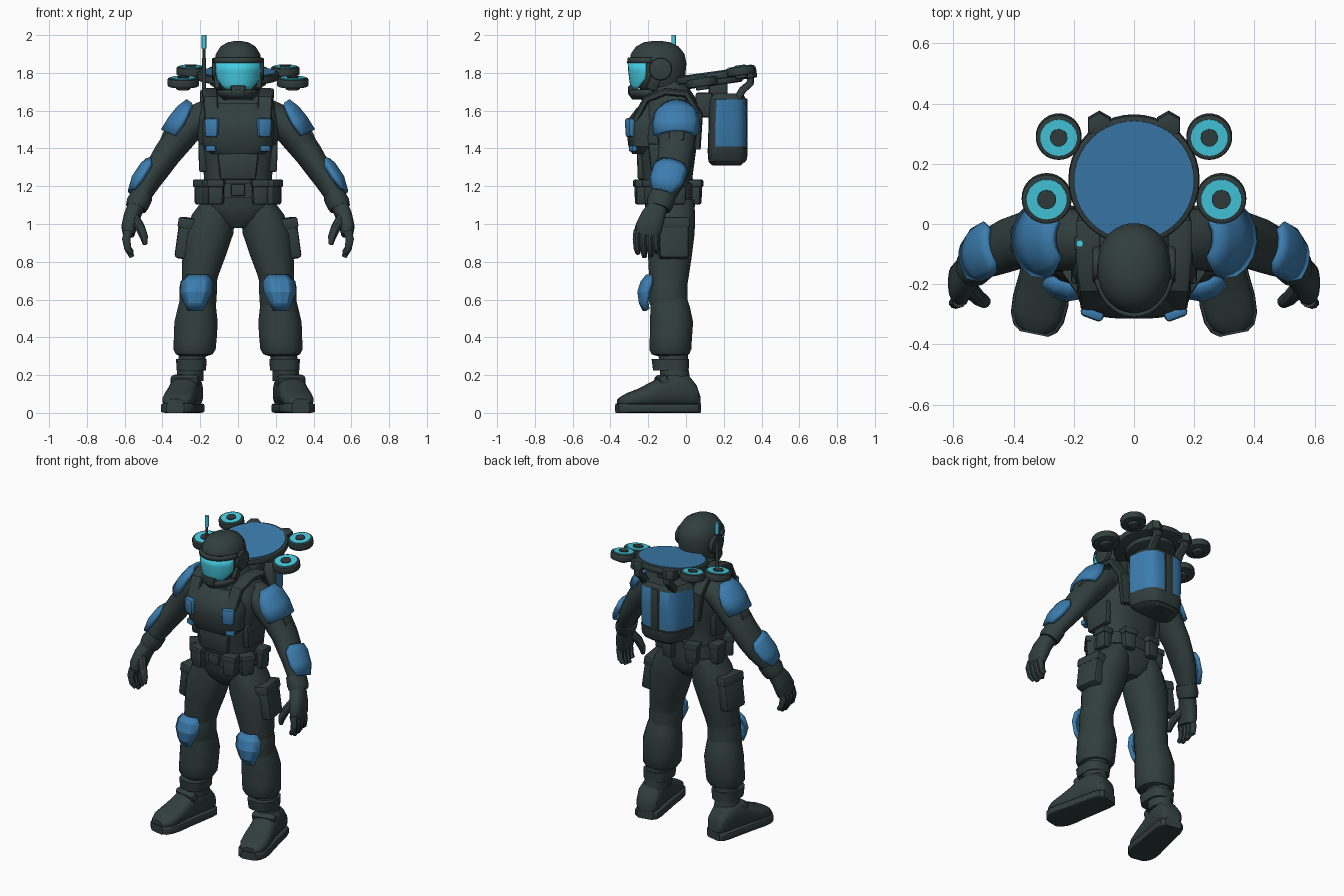
import bpy, bmesh, math
from mathutils import Vector, Matrix, Euler


def material(name, rgb):
    m = bpy.data.materials.new(name)
    m.diffuse_color = (*rgb, 1)
    return m


DARK = material("dark grey green", (0.031, 0.049, 0.048))
BLUE = material("armour blue", (0.045, 0.205, 0.430))
CYAN = material("bright cyan", (0.060, 0.610, 0.770))
Z = Vector((0, 0, 1))


def finish(name, bm, mat, mirror=False, angle=35):
    bmesh.ops.recalc_face_normals(bm, faces=bm.faces)
    me = bpy.data.meshes.new(name)
    bm.to_mesh(me)
    bm.free()
    me.materials.append(mat)
    for p in me.polygons:
        p.use_smooth = True
    me.set_sharp_from_angle(angle=math.radians(angle))
    ob = bpy.data.objects.new(name, me)
    bpy.context.collection.objects.link(ob)
    if mirror:
        ob.modifiers.new("mirror", 'MIRROR').use_mirror_merge = False
    return ob


def tangents(cs, axis):
    if axis:
        return [Vector(axis).normalized()] * len(cs)
    return [(cs[min(i + 1, len(cs) - 1)] - cs[max(i - 1, 0)]).normalized() for i in range(len(cs))]


def loft(name, secs, mat=DARK, mirror=False, axis=None, n=20, p=2.0, angle=35):
    """Closed skin over superellipse sections (x, y, z, half width, half depth)."""
    bm = bmesh.new()
    cs = [Vector(s[:3]) for s in secs]
    rings = []
    for c, s, t in zip(cs, secs, tangents(cs, axis)):
        u = Vector((1, 0, 0))
        u = (u - t * u.dot(t)).normalized()
        v = t.cross(u)
        ring = []
        for i in range(n):
            a = 2 * math.pi * (i + 0.5) / n
            ca, sa = math.cos(a), math.sin(a)
            ring.append(bm.verts.new(c + u * s[3] * math.copysign(abs(ca) ** (2 / p), ca)
                                     + v * s[4] * math.copysign(abs(sa) ** (2 / p), sa)))
        rings.append(ring)
    for r, q in zip(rings, rings[1:]):
        for i in range(n):
            bm.faces.new((r[i], r[(i + 1) % n], q[(i + 1) % n], q[i]))
    bm.faces.new(rings[0])
    bm.faces.new(rings[-1])
    return finish(name, bm, mat, mirror, angle)


def shell(name, secs, facing, mat=BLUE, mirror=False, axis=None, n=6, thick=0.025, angle=25):
    """Curved plate: sections (x, y, z, side radius, front radius, half angle)."""
    bm = bmesh.new()
    cs = [Vector(s[:3]) for s in secs]
    rows = []
    for c, s, t in zip(cs, secs, tangents(cs, axis)):
        f = Vector(facing)
        f = (f - t * f.dot(t)).normalized()
        w = t.cross(f)
        angs = [s[5] * (2 * i / n - 1) for i in range(n + 1)]
        rows.append([bm.verts.new(c + f * s[4] * math.cos(a) + w * s[3] * math.sin(a)) for a in angs])
    for r, q in zip(rows, rows[1:]):
        for i in range(n):
            bm.faces.new((r[i], r[i + 1], q[i + 1], q[i]))
    ob = finish(name, bm, mat, mirror, angle)
    sol = ob.modifiers.new("thickness", 'SOLIDIFY')
    sol.thickness, sol.offset = thick, 0
    return ob


def box(name, loc, size, mat=DARK, rot=(0, 0, 0), bevel=0.012, mirror=False, bottom=1.0):
    bm = bmesh.new()
    bmesh.ops.create_cube(bm, size=1)
    for v in bm.verts:
        k = bottom if v.co.z < 0 else 1
        v.co = Vector((v.co.x * size[0] * k, v.co.y * size[1] * k, v.co.z * size[2]))
    if bevel:
        bmesh.ops.bevel(bm, geom=bm.edges[:], offset=bevel, segments=2, profile=0.5, affect='EDGES')
    m = Matrix.Translation(loc) @ Euler([math.radians(a) for a in rot]).to_matrix().to_4x4()
    bm.transform(m)
    return finish(name, bm, mat, mirror)


def disc(name, loc, axis, r, depth, mat=DARK, mirror=False, seg=32, bevel=0.0):
    bm = bmesh.new()
    bmesh.ops.create_cone(bm, cap_ends=True, segments=seg, radius1=r, radius2=r, depth=depth)
    if bevel:
        rim = [e for e in bm.edges if abs(e.verts[0].co.z - e.verts[1].co.z) < 1e-5]
        bmesh.ops.bevel(bm, geom=rim, offset=bevel, segments=2, profile=0.5, affect='EDGES')
    bm.transform(Matrix.Translation(loc) @ Z.rotation_difference(Vector(axis)).to_matrix().to_4x4())
    return finish(name, bm, mat, mirror)


# torso with neck
loft("torso", [(0, y, z, a, b) for z, y, a, b in (
    (0.98, -.08, .05, .08), (1.03, -.08, .14, .12), (1.09, -.085, .187, .132), (1.17, -.09, .188, .138),
    (1.25, -.10, .18, .135), (1.36, -.10, .20, .15), (1.46, -.10, .215, .165), (1.56, -.09, .212, .16),
    (1.64, -.07, .195, .14), (1.70, -.08, .12, .11), (1.77, -.11, .085, .09))], axis=Z, n=28, p=2.6)
loft("chest_vest", [(0, -.20, 1.37, .14, .085), (0, -.20, 1.41, .185, .105), (0, -.20, 1.49, .19, .115),
                    (0, -.20, 1.55, .188, .11), (0, -.19, 1.61, .15, .075), (0, -.18, 1.64, .11, .05)],
     axis=Z, n=28, p=3)
box("abdomen_plate", (0, -.235, 1.31), (.22, .05, .15), bottom=.85)
box("side_plate", (.185, -.10, 1.35), (.05, .2, .15), mirror=True, bottom=.85)
box("chest_pad", (.138, -.296, 1.51), (.08, .04, .1), BLUE, rot=(0, 0, 20), bevel=.014, bottom=.88, mirror=True)
box("lower_chest_pad", (.142, -.28, 1.40), (.055, .03, .032), BLUE, rot=(0, 0, 20), bevel=.006, mirror=True)
loft("shoulder_strap", [(.14, -.27, 1.55, .038, .018), (.145, -.21, 1.66, .04, .02),
                        (.15, -.11, 1.70, .042, .02), (.15, .0, 1.69, .042, .02),
                        (.135, .07, 1.58, .04, .02), (.11, .06, 1.40, .035, .018)], mirror=True, n=12, p=4)
loft("collar", [(0, -.09, 1.66, .13, .12), (0, -.10, 1.70, .12, .115), (0, -.10, 1.72, .10, .10)], axis=Z, p=2.5)

# belt and pouches
loft("belt", [(0, -.095, 1.14, .198, .145), (0, -.095, 1.215, .195, .145)], axis=Z, n=28, p=2.6)
box("belt_buckle", (0, -.245, 1.18), (.075, .03, .065), bevel=.008)
for i, (x, y, turn) in enumerate(((.115, -.238, 8), (.185, -.175, 55), (.2, -.04, 90), (.085, .05, 172))):
    box(f"belt_pouch_{i}", (x, y, 1.165), (.085, .065, .125), rot=(0, 0, turn), mirror=True, bottom=.88)
    box(f"belt_pouch_flap_{i}", (x, y, 1.215), (.092, .074, .04), rot=(0, 0, turn), bevel=.008, mirror=True)

# helmet
loft("helmet", [(0, y, z, a, b) for z, y, a, b in (
    (1.685, -.12, .08, .09), (1.73, -.135, .105, .125), (1.79, -.146, .120, .143), (1.85, -.148, .126, .151),
    (1.90, -.150, .118, .143), (1.94, -.152, .092, .113), (1.962, -.153, .055, .07), (1.968, -.153, .02, .03))],
     axis=Z, n=32, p=2.05, angle=60)
shell("visor", [(0, -.145, 1.71, .105, .138, .62), (0, -.146, 1.735, .115, .145, .85), (0, -.147, 1.77, .124, .149, 1.1),
                (0, -.148, 1.81, .128, .153, 1.15), (0, -.148, 1.855, .129, .156, 1.15)],
      (0, -1, 0), CYAN, axis=Z, n=12, thick=.01, angle=40)
shell("helmet_brow", [(0, -.149, 1.852, .129, .157, 1.35), (0, -.149, 1.88, .124, .152, 1.35)],
      (0, -1, 0), DARK, axis=Z, n=14, thick=.014, angle=40)
shell("jaw_guard", [(0, -.145, 1.665, .075, .13, 1.3), (0, -.147, 1.69, .098, .148, 1.35), (0, -.147, 1.71, .108, .15, 1.4)],
      (0, -1, 0), DARK, axis=Z, n=12, thick=.022, angle=40)
box("chin_guard", (0, -.288, 1.707), (.085, .04, .055), bottom=.8)
box("cheek_guard", (.108, -.165, 1.76), (.03, .06, .11), rot=(-20, 8, 10), mirror=True)
disc("ear_disc", (.122, -.135, 1.82), (1, 0, 0), .06, .032, mirror=True, seg=16, bevel=.008)

# arms
loft("arm", [(.15, -.05, 1.58, .085, .09), (.22, -.05, 1.55, .084, .105), (.275, -.05, 1.495, .082, .108),
             (.325, -.05, 1.435, .08, .098), (.375, -.055, 1.37, .074, .092), (.42, -.07, 1.30, .067, .092),
             (.465, -.09, 1.235, .062, .086), (.51, -.12, 1.155, .052, .065), (.542, -.145, 1.09, .045, .055)], mirror=True)
loft("glove_cuff", [(.505, -.12, 1.155, .058, .070), (.53, -.138, 1.11, .062, .072), (.54, -.146, 1.085, .056, .064)], mirror=True)
loft("hand", [(.54, -.15, 1.09, .045, .052), (.562, -.175, 1.04, .043, .064), (.578, -.197, .98, .04, .072),
              (.578, -.205, .94, .03, .064)], mirror=True, p=2.6)
for i, (y, drop) in enumerate(((-.258, .02), (-.224, .0), (-.190, .004), (-.157, .025))):
    loft(f"finger_{i}", [(.58, y, .965, .024, .02), (.592, y - .004, .92, .023, .02), (.583, y, .87, .02, .019),
                         (.562, y + .004, .825 + drop, .013, .013)], mirror=True, n=10)
loft("thumb", [(.55, -.21, 1.03, .03, .03), (.517, -.245, .98, .026, .026), (.497, -.258, .93, .022, .022),
               (.492, -.26, .89, .012, .012)], mirror=True, n=10)
shell("shoulder_pad", [(.205, -.05, 1.605, .08, .076, .85), (.235, -.05, 1.565, .12, .092, 1.1),
                       (.262, -.05, 1.52, .128, .102, 1.2), (.292, -.05, 1.45, .124, .115, 1.1)],
      (1, -.08, .6), mirror=True)
box("shoulder_pad_tab", (.385, -.05, 1.472), (.03, .08, .07), rot=(0, -25, 0), bevel=.008, mirror=True)
shell("forearm_pad", [(.422, -.07, 1.297, .09, .07, .7), (.44, -.08, 1.27, .102, .08, 1.0),
                      (.485, -.102, 1.205, .097, .078, 1.05), (.515, -.122, 1.15, .08, .062, .7)],
      (1, -.05, .6), mirror=True)

# legs
loft("thigh", [(.105, -.072, 1.13, .08, .115), (.13, -.075, 1.05, .115, .125), (.155, -.08, .95, .132, .127),
               (.18, -.085, .83, .116, .117), (.20, -.09, .73, .098, .107), (.21, -.093, .66, .09, .098),
               (.215, -.09, .56, .095, .1)], mirror=True, axis=Z, p=2.2)
loft("shin", [(.213, -.092, .62, .09, .094), (.217, -.084, .56, .102, .106), (.222, -.076, .48, .116, .115),
              (.226, -.08, .40, .115, .113), (.23, -.083, .335, .113, .112), (.232, -.083, .31, .098, .1),
              (.235, -.08, .30, .07, .07)], mirror=True, axis=Z, p=2.2)
loft("knee_wrap", [(.207, -.094, .70, .097, .102), (.21, -.095, .67, .1, .105), (.212, -.095, .60, .1, .104),
                   (.214, -.09, .57, .098, .102)], mirror=True, axis=Z)
shell("knee_pad", [(.205, -.09, .725, .09, .112, .6), (.208, -.09, .69, .112, .140, .78), (.212, -.09, .64, .115, .156, .75),
                   (.215, -.09, .585, .095, .148, .6), (.217, -.09, .545, .08, .128, .45)],
      (.08, -1, 0), mirror=True, axis=Z, n=4, angle=15)
box("thigh_pouch", (.25, -.072, .918), (.135, .165, .215), rot=(0, -9, 8), bevel=.018, mirror=True, bottom=.95)
box("thigh_pouch_flap", (.248, -.072, 1.0), (.12, .172, .06), rot=(0, -9, 8), bevel=.012, mirror=True)

# boots
loft("ankle", [(.235, -.07, .34, .075, .08), (.25, -.065, .25, .07, .076), (.255, -.055, .17, .072, .08)], mirror=True, axis=Z)
loft("ankle_strap", [(.247, -.08, .225, .078, .095), (.247, -.083, .285, .082, .1)], mirror=True, axis=Z, p=3)
DIR = (.2, -.98, 0)
FOOT = ((.068, .045, .10), (.05, .066, .15), (.01, .074, .20), (-.06, .076, .215), (-.12, .078, .20), (-.18, .08, .165),
        (-.25, .086, .128), (-.305, .082, .107), (-.34, .066, .088), (-.358, .04, .075))
loft("boot_upper", [(.252 + .2 * (.04 - y), y, .015 + h / 2, w, h / 2 - .015) for y, w, h in FOOT],
     mirror=True, axis=DIR, p=2.6)
loft("boot_sole", [(.252 + .2 * (.04 - y), y * 1.02, .025, w + .008, .025) for y, w, h in FOOT],
     mirror=True, axis=DIR, p=7)
box("boot_strap", (.28, -.125, .165), (.155, .05, .075), rot=(28, 0, 12), bevel=.02, mirror=True)

# backpack: narrower to the rear, blue panels on the sides and rear, dark spine
pack = loft("backpack", [(0, y, z, a, b) for z, y, a, b in (
    (1.31, .215, .11, .075), (1.33, .215, .14, .097), (1.41, .218, .153, .102), (1.54, .22, .160, .101),
    (1.66, .222, .160, .097), (1.69, .222, .138, .078))], axis=Z, n=40, p=4)
base = loft("backpack_base", [(0, .218, 1.325, .135, .094), (0, .22, 1.345, .15, .104), (0, .22, 1.40, .157, .106)],
            axis=Z, n=40, p=4)
for ob in (pack, base):
    for v in ob.data.vertices:
        v.co.x *= 1.16 - .4 * (v.co.y - .12) / .2
pack.data.materials.append(BLUE)
for f in pack.data.polygons:
    c = f.center
    if 1.41 < c.z < 1.66 and c.y > .155 and abs(c.x) > .02:
        f.material_index = 1
box("backpack_mount", (0, .095, 1.63), (.2, .09, .13))
box("backpack_spine", (0, .315, 1.53), (.045, .02, .27), bevel=.006)

# carrier disc above the backpack
N = Vector((0, -math.sin(math.radians(8)), math.cos(math.radians(8))))
C = Vector((0, .147, 1.783))
disc("flyer_body", C, N, .218, .04, seg=40, bevel=.01)
disc("flyer_underside", C - N * .03, N, .15, .04, seg=32, bevel=.012)
disc("flyer_top_plate", C + N * .021, N, .2, .008, BLUE, seg=40)
disc("flyer_knob", (.115, .33, 1.80), N, .044, .06, mirror=True, seg=6, bevel=.008)
loft("flyer_bracket", [(.1, .27, 1.66, .025, .02), (.1, .30, 1.71, .025, .02), (.105, .34, 1.745, .025, .02),
                       (.11, .342, 1.81, .022, .018)], mirror=True, n=12, p=4)
box("flyer_mount", (0, .17, 1.72), (.12, .1, .1))

# rotors touching the rim of the disc
for tag, x, y, z, r in (("front", .29, .085, 1.75, .083), ("rear", .25, .29, 1.81, .076)):
    c = Vector((x, y, z))
    disc(f"{tag}_rotor_housing", c, N, r, .045, mirror=True, bevel=.008)
    disc(f"{tag}_rotor_glow", c + N * .0225, N, r * .80, .008, CYAN, mirror=True)
    disc(f"{tag}_rotor_hub", c + N * .027, N, r * .38, .009, mirror=True, seg=20)
    disc(f"{tag}_rotor_motor", c - N * .025, N, r * .45, .03, mirror=True, seg=20, bevel=.006)

# antenna
box("antenna_base", (-.18, -.065, 1.665), (.04, .045, .09), bevel=.008)
disc("antenna_lower", (-.18, -.065, 1.78), Z, .011, .2, seg=12)
disc("antenna_rod", (-.18, -.065, 1.90), Z, .007, .1, seg=12)
disc("antenna_tip", (-.18, -.065, 1.965), Z, .012, .07, CYAN, seg=12)
